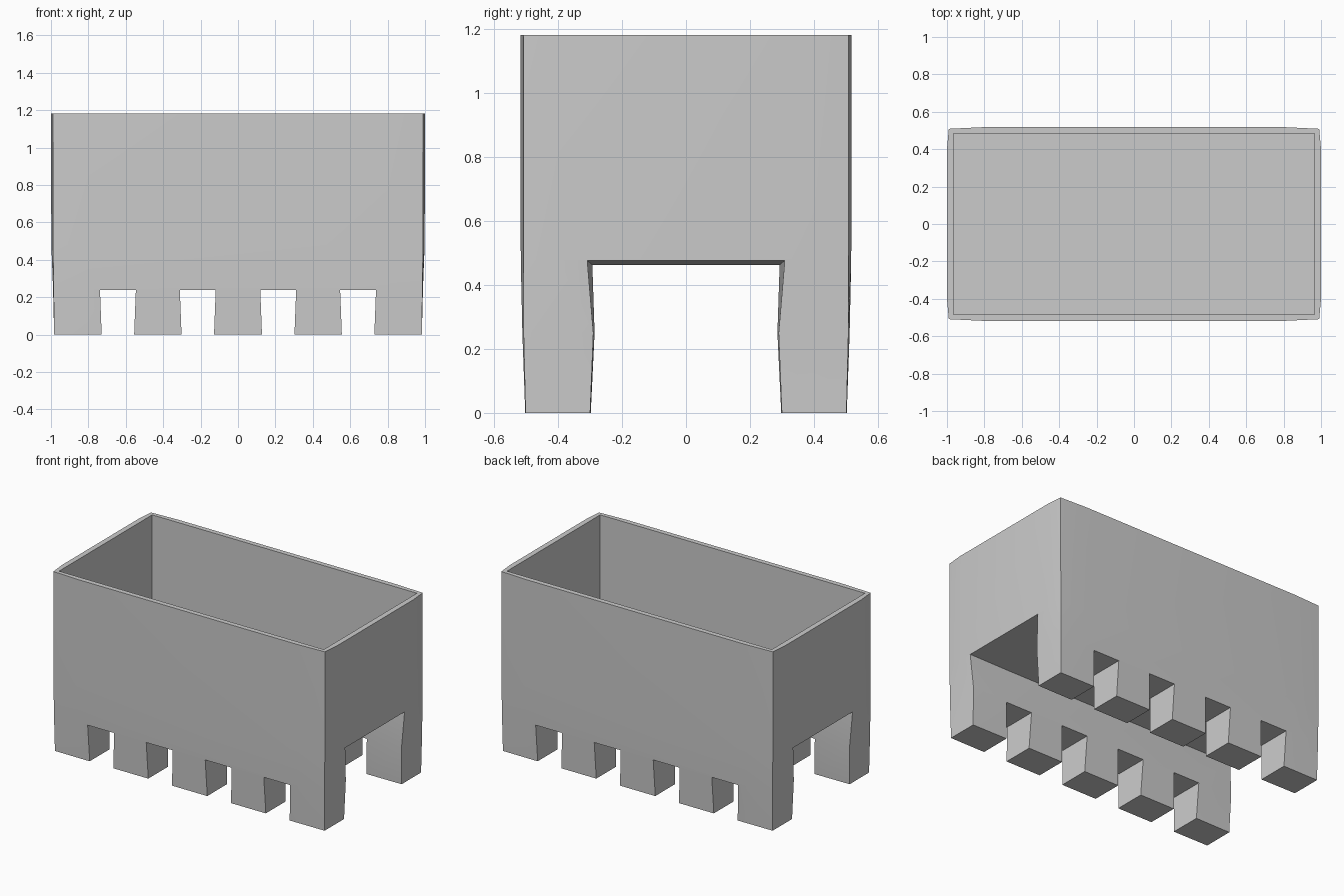
import bpy, bmesh, math

if "Cube" in bpy.data.objects:
    bpy.data.objects.remove(bpy.data.objects["Cube"])


def loft(name, rings):
    """Closed solid skinned through rings of equal point count."""
    bm = bmesh.new()
    loops = [[bm.verts.new(p) for p in ring] for ring in rings]
    n = len(loops[0])
    for a, b in zip(loops, loops[1:]):
        for i in range(n):
            j = (i + 1) % n
            bm.faces.new((a[i], a[j], b[j], b[i]))
    bm.faces.new(loops[0])
    bm.faces.new(loops[-1])
    bmesh.ops.recalc_face_normals(bm, faces=bm.faces)
    mesh = bpy.data.meshes.new(name)
    bm.to_mesh(mesh)
    bm.free()
    obj = bpy.data.objects.new(name, mesh)
    bpy.context.collection.objects.link(obj)
    return obj


def plan(cx, cy, bulge_x, bulge_y, z):
    """Rectangle with corners (cx, cy) and slightly bowed sides."""
    q = [(cx + bulge_x, 0.40), (cx, cy), (0.80, cy + bulge_y)]
    pts = q + [(-x, y) for x, y in q[::-1]]
    pts += [(-x, -y) for x, y in q] + [(x, -y) for x, y in q[::-1]]
    return [(x, y, z) for x, y in pts]


def rect(x, y, z):
    return [(x, y, z), (-x, y, z), (-x, -y, z), (x, -y, z)]


def arch(x, foot, waist, top, height):
    """Tunnel cross-section at position x."""
    half = [(foot + 0.005, -0.1), (foot, 0), (waist, 0.25), (top, height)]
    return [(x, y, z) for y, z in half] + [(x, -y, z) for y, z in half[::-1]]


def cut(target, cutter):
    cutter.hide_render = True
    mod = target.modifiers.new(cutter.name, 'BOOLEAN')
    mod.operation = 'DIFFERENCE'
    mod.solver = 'EXACT'
    mod.object = cutter
    bpy.context.view_layer.objects.active = target
    bpy.ops.object.modifier_apply(modifier=mod.name)
    bpy.data.objects.remove(cutter)


# Outer body, slightly drawn in towards the feet
box = loft("footed_box", [
    plan(0.983, 0.502, 0.000, 0.001, 0.0),
    plan(0.986, 0.508, 0.003, 0.004, 0.25),
    plan(0.989, 0.509, 0.009, 0.008, 0.48),
    plan(0.990, 0.509, 0.010, 0.009, 1.183),
])

# Open-topped cavity
cut(box, loft("cavity_cutter", [rect(0.965, 0.485, 0.59), rect(0.965, 0.485, 1.3)]))

# Lengthwise tunnel, a little wider at both ends
end, mid = (0.300, 0.290, 0.309, 0.477), (0.298, 0.286, 0.293, 0.463)
cut(box, loft("tunnel_cutter", [
    arch(-1.1, *end), arch(-0.99, *end), arch(-0.74, *mid),
    arch(0.74, *mid), arch(0.99, *end), arch(1.1, *end)]))

# Four crosswise slots separating the feet
for i, cx in enumerate((-0.642, -0.215, 0.215, 0.642)):
    rings = [[(cx + w, s, z) for w, z in
              ((-0.083, -0.1), (0.083, -0.1), (0.096, 0.239), (-0.096, 0.239))]
             for s in (-0.7, 0.7)]
    cut(box, loft(f"slot_cutter_{i}", rings))

# Soft shading across the shallow bows, crisp edges elsewhere
bpy.ops.object.select_all(action='DESELECT')
box.select_set(True)
bpy.context.view_layer.objects.active = box
bpy.ops.object.shade_smooth_by_angle(angle=math.radians(30))
